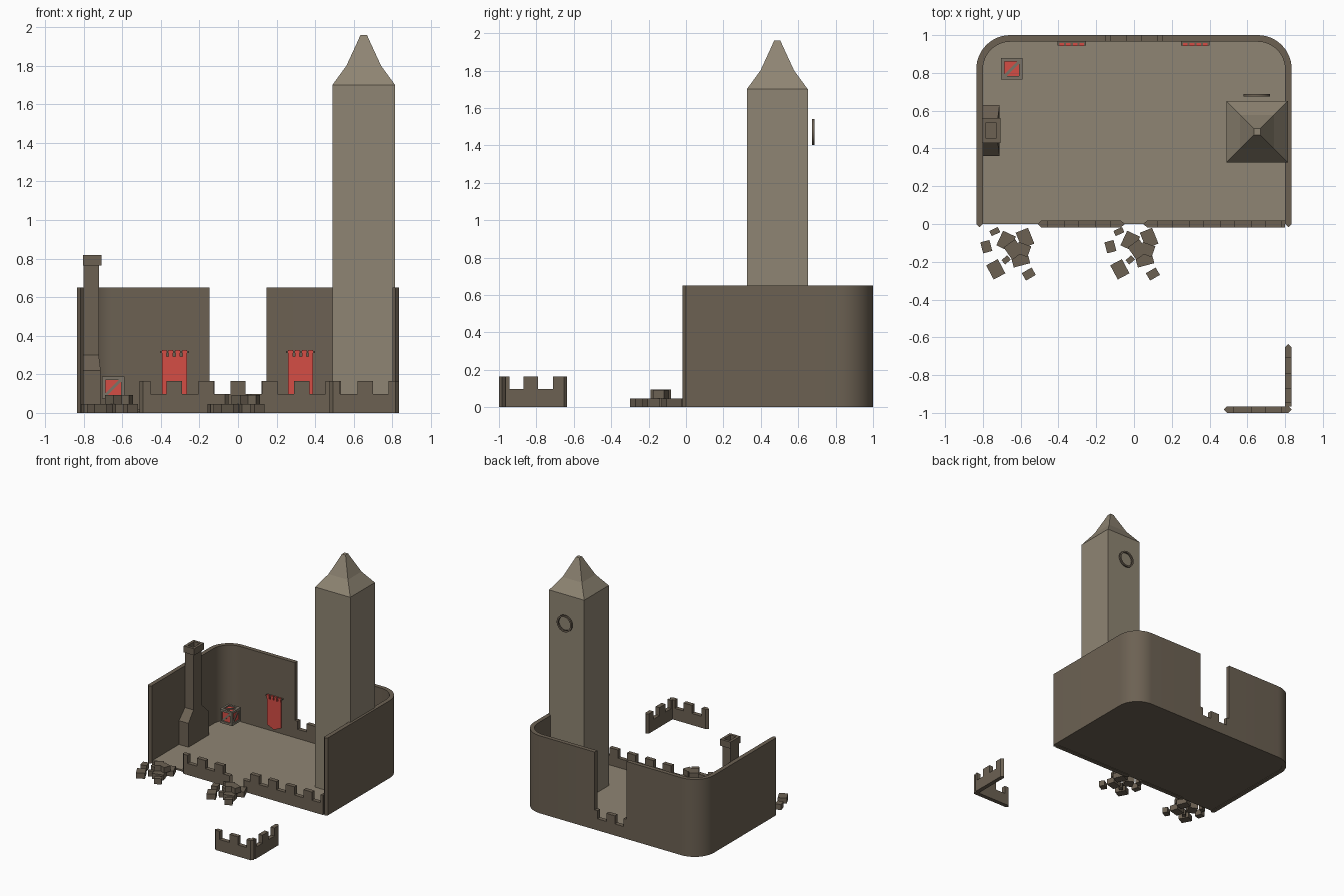
import bpy, bmesh, math
from mathutils import Matrix, Vector

if "Cube" in bpy.data.objects:
    bpy.data.objects.remove(bpy.data.objects["Cube"])


def mat(name, rgb):
    m = bpy.data.materials.new(name)
    m.diffuse_color = (*rgb, 1)
    m.use_nodes = True
    m.node_tree.nodes["Principled BSDF"].inputs["Base Color"].default_value = m.diffuse_color
    return m


DARK = mat("dark stone", (0.150, 0.120, 0.086))
PALE = mat("pale stone", (0.275, 0.235, 0.172))
RED = mat("red cloth", (0.66, 0.075, 0.06))
FRAME = mat("crate frame", (0.20, 0.175, 0.135))


def loft(bm, rings, caps=True):
    """Join equal-length rings of points into one shell."""
    vs = [[bm.verts.new(p) for p in r] for r in rings]
    n = len(vs[0])
    for a, b in zip(vs, vs[1:]):
        for i in range(n):
            bm.faces.new((a[i], a[(i + 1) % n], b[(i + 1) % n], b[i]))
    if caps:
        bm.faces.new(vs[0][::-1])
        bm.faces.new(vs[-1])


def prism(bm, outline, z0, z1):
    loft(bm, [[(x, y, z) for x, y in outline] for z in (z0, z1)])


def rect(x0, x1, y0, y1):
    return [(x0, y0), (x1, y0), (x1, y1), (x0, y1)]


def box(bm, x0, x1, y0, y1, z0, z1):
    prism(bm, rect(x0, x1, y0, y1), z0, z1)


def finish(name, bm, *mats):
    bmesh.ops.recalc_face_normals(bm, faces=bm.faces)
    me = bpy.data.meshes.new(name)
    bm.to_mesh(me)
    bm.free()
    ob = bpy.data.objects.new(name, me)
    bpy.context.collection.objects.link(ob)
    for m in mats:
        me.materials.append(m)
    return ob


def smooth(ob):
    bpy.ops.object.select_all(action='DESELECT')
    ob.select_set(True)
    bpy.context.view_layer.objects.active = ob
    bpy.ops.object.shade_smooth_by_angle(angle=math.radians(30))


def corner(r, n=12):
    """Quarter arc of the back left corner."""
    return [(-0.655 - r * math.cos(math.pi / 2 * i / n),
             0.82 + r * math.sin(math.pi / 2 * i / n)) for i in range(n + 1)]


# Tall outer walls, left and mirrored right
for side, s in (("left", 1), ("right", -1)):
    outline = ([(-0.8175, -0.018), (-0.835, 0)] + corner(0.18)
               + [(-0.148, 1.0), (-0.148, 0.965)] + corner(0.145)[::-1] + [(-0.80, 0)])
    bm = bmesh.new()
    prism(bm, [(s * x, y) for x, y in outline], 0, 0.65)
    smooth(finish(side + "_outer_wall", bm, DARK))

# Floor: pale on top, dark below
bm = bmesh.new()
arc = corner(0.15)
prism(bm, [(-0.805, 0)] + arc + [(-x, y) for x, y in arc[::-1]] + [(0.805, 0)], 0.005, 0.02)
floor = finish("courtyard_floor", bm, PALE, DARK)
for p in floor.data.polygons:
    p.material_index = 0 if p.normal.z > 0.5 else 1


def battlement(bm, spans, mid, u0, u1, tips=(0.0, 0.0), along_y=False):
    """Low wall with merlons; tips add a pointed end."""
    def piece(a, b, z0, z1):
        ta = tips[0] if a <= u0 + 1e-5 else 0
        tb = tips[1] if b >= u1 - 1e-5 else 0
        pts = [(a + ta, mid - 0.0175), (b - tb, mid - 0.0175)]
        pts += [(b, mid)] if tb else []
        pts += [(b - tb, mid + 0.0175), (a + ta, mid + 0.0175)]
        pts += [(a, mid)] if ta else []
        prism(bm, [(v, u) for u, v in pts] if along_y else pts, z0, z1)
    piece(u0, u1, 0, 0.097)
    for a, b in spans:
        piece(a, b, 0.097, 0.165)


def merlons(first, last, half=0.04, step=0.165):
    return [(step * i - half, step * i + half) for i in range(first, last + 1)]


# Low front wall with a central breach
bm = bmesh.new()
battlement(bm, [(-0.51, -0.455)] + merlons(-2, -1), 0.0, -0.51, -0.05, (0.018, 0.018))
finish("front_low_wall_left", bm, DARK)
bm = bmesh.new()
battlement(bm, merlons(1, 4) + [(0.78, 0.8)], 0.0, 0.05, 0.8, (0.018, 0))
finish("front_low_wall_right", bm, DARK)

# Low wall filling the back gap
bm = bmesh.new()
battlement(bm, [(-0.15, -0.122), (-0.04, 0.04), (0.122, 0.15)], 0.9825, -0.15, 0.15)
finish("back_low_wall", bm, DARK)

# Detached corner battlement
bm = bmesh.new()
battlement(bm, [(0.475, 0.53), (0.62, 0.70), (0.78, 0.835)], -0.9825, 0.475, 0.835, (0.018, 0.018))
battlement(bm, [(-0.965, -0.945), (-0.87, -0.79), (-0.71, -0.635)], 0.8175, -0.965, -0.635,
           (0, 0.018), True)
finish("detached_corner_wall", bm, DARK)

# Tower with flared roof
TX, TY = 0.652, 0.488


def square(h, z):
    return [(TX + x, TY + y, z) for x, y in rect(-h, h, -h, h)]


bm = bmesh.new()
loft(bm, [square(0.163, 0.005), square(0.163, 1.70)])
finish("tower", bm, PALE)
bm = bmesh.new()
loft(bm, [square(h, z) for h, z in
          ((0.163, 1.70), (0.09, 1.80), (0.030, 1.93), (0.017, 1.96))])
finish("tower_roof", bm, PALE)

# Round window ring behind the tower
bm = bmesh.new()
N = 32
rings = []
for i in range(N):
    a = 2 * math.pi * i / N
    rings.append([(0.65 + r * math.cos(a), y, 1.472 + r * math.sin(a))
                  for r, y in ((0.056, 0.674), (0.07, 0.674), (0.07, 0.687), (0.056, 0.687))])
loft(bm, rings + [rings[0]], caps=False)
bmesh.ops.remove_doubles(bm, verts=bm.verts, dist=1e-5)
smooth(finish("window_ring", bm, DARK))

# Chimney: wide hearth, sloped shoulders, shaft, hollow cap
bm = bmesh.new()
loft(bm, [[(x, y, z) for x, y in rect(-0.80, x1, y0, y1)] for x1, y0, y1, z in
          ((-0.712, 0.36, 0.63, 0.01), (-0.712, 0.36, 0.63, 0.22),
           (-0.722, 0.44, 0.55, 0.30), (-0.722, 0.44, 0.55, 0.765))])
finish("chimney", bm, DARK)
bm = bmesh.new()
loft(bm, [[(x, y, z) for x, y in rect(-0.805 + d, -0.708 - d, 0.43 + d, 0.56 - d)]
          for d, z in ((0, 0.765), (0, 0.82), (0.022, 0.82), (0.022, 0.775))])
finish("chimney_cap", bm, DARK)

# Crate: red panels, frame bars and diagonal braces
C, H, T = Vector((-0.647, 0.822, 0.132)), 0.0575, 0.018
bm = bmesh.new()
h = H - 0.010
box(bm, C.x - h, C.x + h, C.y - h, C.y + h, C.z - h, C.z + h)
finish("crate_panels", bm, RED)
bm = bmesh.new()
for axis in range(3):
    for a in (-1, 1):
        for b in (-1, 1):
            lo, hi = [-H] * 3, [H] * 3
            for k, s in (((axis + 1) % 3, a), ((axis + 2) % 3, b)):
                lo[k], hi[k] = (H - T, H) if s > 0 else (-H, T - H)
            box(bm, C.x + lo[0], C.x + hi[0], C.y + lo[1], C.y + hi[1], C.z + lo[2], C.z + hi[2])
turns = [Matrix.Rotation(math.pi / 2 * i, 4, 'Z') for i in range(4)]
turns += [Matrix.Rotation(s * math.pi / 2, 4, 'X') for s in (1, -1)]
for turn in turns:
    m = (Matrix.Translation(C) @ turn @ Matrix.Translation((0, -H + 0.007, 0))
         @ Matrix.Rotation(-math.pi / 4, 4, 'Y') @ Matrix.Diagonal((0.115, 0.008, 0.015, 1)))
    bmesh.ops.create_cube(bm, size=1, matrix=m)
finish("crate_frame", bm, FRAME)

# Banners: pointed cloth with hanging tabs on a rod
for side, cx in (("left", -0.33), ("right", 0.325)):
    bm = bmesh.new()
    cloth = [(-0.065, 0.075), (0, 0.045), (0.065, 0.075), (0.065, 0.292), (-0.065, 0.292)]
    loft(bm, [[(cx + x, y, z) for x, z in cloth] for y in (0.946, 0.952)])
    for k in (-0.053, -0.018, 0.018, 0.053):
        box(bm, cx + k - 0.012, cx + k + 0.012, 0.942, 0.957, 0.292, 0.325)
    finish(side + "_banner", bm, RED)
    bm = bmesh.new()
    box(bm, cx - 0.075, cx + 0.075, 0.945, 0.966, 0.311, 0.320)
    finish(side + "_banner_rod", bm, DARK)

# Rubble heaps: x, y, width, depth, turn, bottom height
STONES = [(-0.08, -0.04, 0.05, 0.03, 25, 0), (-0.125, -0.12, 0.05, 0.06, 15, 0),
          (-0.02, -0.09, 0.075, 0.085, -25, 0), (0.08, -0.075, 0.07, 0.09, 22, 0),
          (0.055, -0.185, 0.09, 0.07, 15, 0), (-0.02, -0.19, 0.04, 0.03, 40, 0),
          (-0.075, -0.24, 0.07, 0.085, 28, 0), (0.1, -0.265, 0.06, 0.045, 30, 0),
          (0.02, -0.135, 0.075, 0.08, 35, 0.047), (0.07, -0.135, 0.07, 0.06, -20, 0.046)]
for side, ox in (("left", -0.657), ("middle", 0)):
    bm = bmesh.new()
    for x, y, w, d, turn, z in STONES:
        m = (Matrix.Translation((ox + x, y, z + 0.0235))
             @ Matrix.Rotation(math.radians(turn), 4, 'Z') @ Matrix.Diagonal((w, d, 0.047, 1)))
        bmesh.ops.create_cube(bm, size=1, matrix=m)
    finish(side + "_rubble", bm, DARK)
